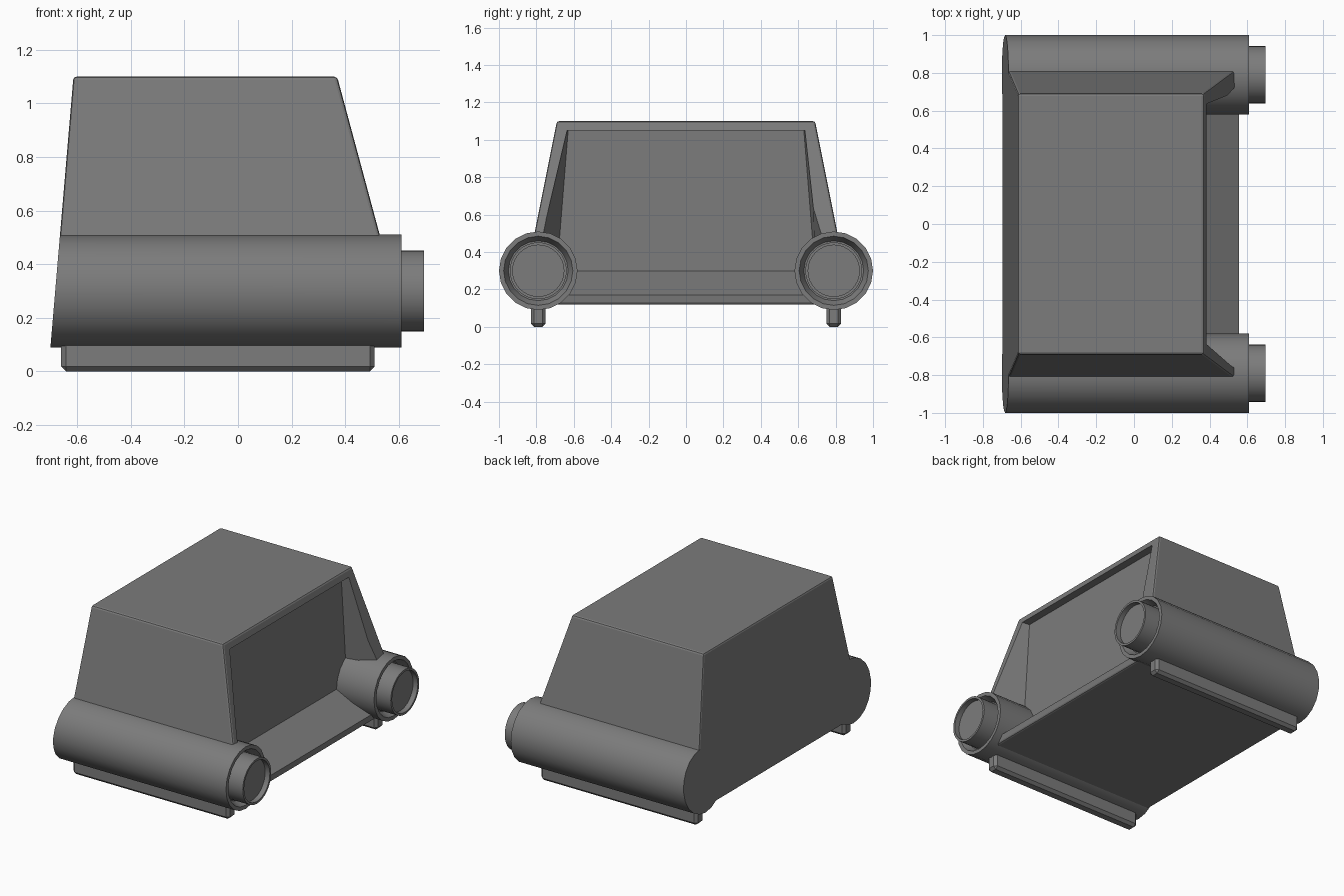
import bpy, bmesh, math

if "Cube" in bpy.data.objects:
    bpy.data.objects.remove(bpy.data.objects["Cube"], do_unlink=True)

grey = bpy.data.materials.new("mid grey")
grey.use_nodes = True
GREY = (0.2, 0.2, 0.2, 1)
grey.diffuse_color = GREY
grey.node_tree.nodes["Principled BSDF"].inputs["Base Color"].default_value = GREY


def back(z):
    """x of the leaning rear plane at height z."""
    return -0.70 + 0.085 * (z - 0.09)


def loft(name, rings, smooth=False):
    """Skin equal-sized rings of points and cap both ends."""
    bm = bmesh.new()
    loops = [[bm.verts.new(p) for p in ring] for ring in rings]
    n = len(rings[0])
    for a, b in zip(loops, loops[1:]):
        for i in range(n):
            j = (i + 1) % n
            bm.faces.new((a[i], a[j], b[j], b[i]))
    bm.faces.new(loops[0])
    bm.faces.new(loops[-1])
    bmesh.ops.recalc_face_normals(bm, faces=bm.faces)
    mesh = bpy.data.meshes.new(name)
    bm.to_mesh(mesh)
    bm.free()
    mesh.materials.append(grey)
    obj = bpy.data.objects.new(name, mesh)
    bpy.context.collection.objects.link(obj)
    if smooth:
        bpy.ops.object.select_all(action='DESELECT')
        obj.select_set(True)
        bpy.context.view_layer.objects.active = obj
        bpy.ops.object.shade_smooth_by_angle(angle=math.radians(35))
    return obj


def tube(name, y, profile, sides):
    """Turn an (x, radius) profile about a pod axis; x of None means the rear plane."""
    rings = []
    for x, r in profile:
        ring = []
        for i in range(sides):
            a = math.tau * i / sides
            z = 0.30 + r * math.sin(a)
            ring.append((back(z) if x is None else x, y + r * math.cos(a), z))
        rings.append(ring)
    return loft(name, rings, smooth=True)


def bevel(obj, width, segments=1):
    mod = obj.modifiers.new("Bevel", 'BEVEL')
    mod.width = width
    mod.segments = segments
    mod.limit_method = 'ANGLE'


# Hull: tapered block with a leaning rear
levels = [(0.12, 0.55, 0.75), (0.17, 0.555, 0.77), (0.45, 0.545, 0.82), (1.10, 0.37, 0.69)]
hull = loft("hull", [[(back(z), -w, z), (x, -w, z), (x, w, z), (back(z), w, z)]
                     for z, x, w in levels])
bevel(hull, 0.012, 2)

# Recess in the open end, with a sloping sill
cutter = loft("recess_cutter", [
    [(x, -w0, z0), (x, w0, z0), (x, w1, z1), (x, -w1, z1)]
    for x, w0, z0, w1, z1 in [(0.33, 0.69, 0.30, 0.63, 1.05), (0.70, 0.87, 0.085, 0.67, 1.05)]])
cutter.hide_render = True
cutter.hide_viewport = True
cutter.display_type = 'WIRE'
cut = hull.modifiers.new("Recess", 'BOOLEAN')
cut.operation = 'DIFFERENCE'
cut.solver = 'EXACT'
cut.object = cutter

# Side pods, nozzles and skids
for side, y in (("left", 0.79), ("right", -0.79)):
    tube(side + "_pod", y, [(None, 0.21), (0.61, 0.21), (0.61, 0.185), (0.56, 0.16)], 20)
    tube(side + "_nozzle", y, [(0.54, 0.152), (0.695, 0.152), (0.695, 0.137), (0.66, 0.137)], 32)
    skid = loft(side + "_skid", [[(-0.66, y - 0.04, z), (0.51, y - 0.04, z),
                                  (0.51, y + 0.04, z), (-0.66, y + 0.04, z)]
                                 for z in (0, 0.14)])
    bevel(skid, 0.018)
